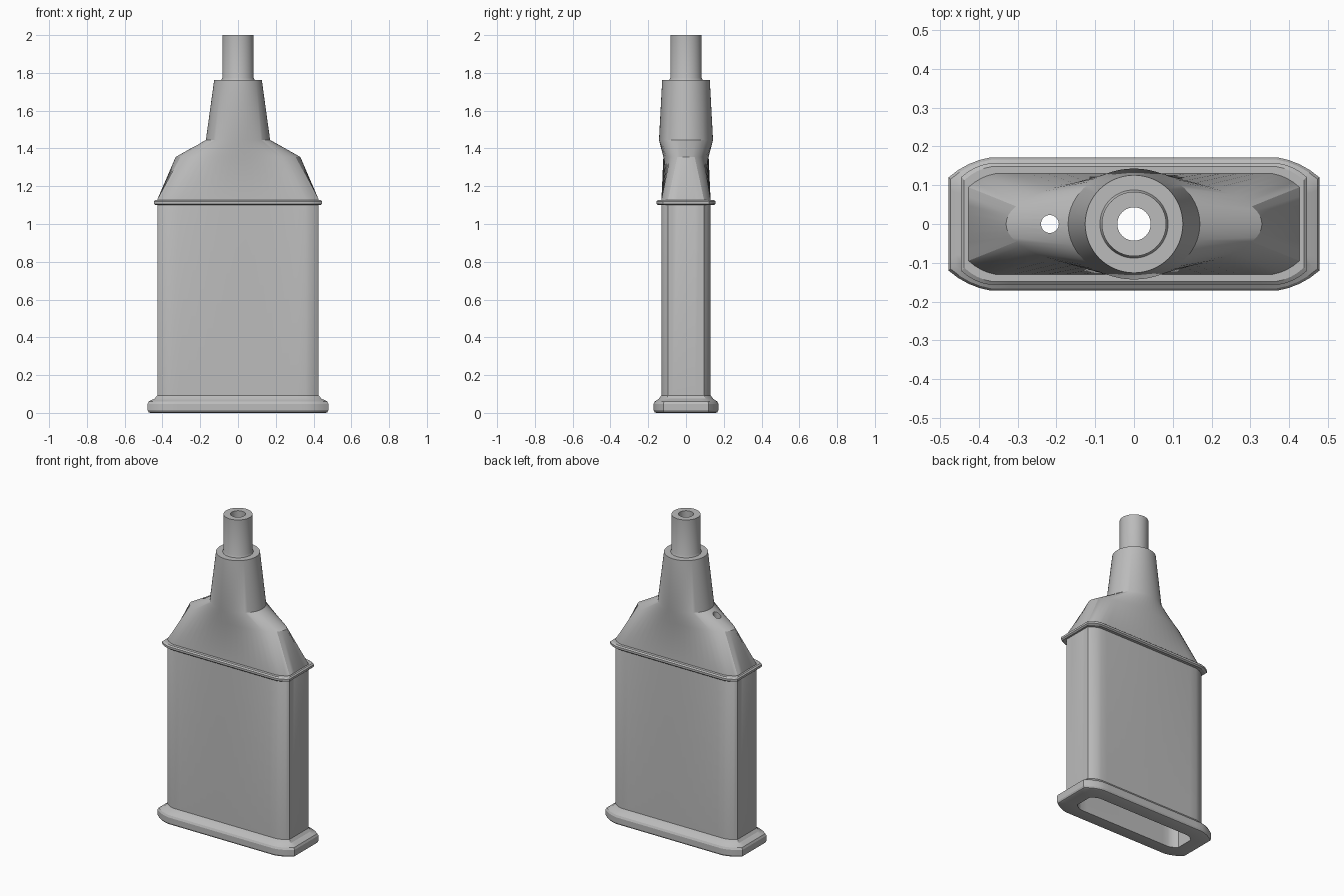
import bpy, bmesh
from math import sin, cos, pi

cube = bpy.data.objects.get("Cube")
if cube:
    bpy.data.objects.remove(cube)

grey = bpy.data.materials.new("plain grey")
grey.use_nodes = True
GREY = (0.5, 0.5, 0.5, 1)
grey.diffuse_color = GREY
grey.node_tree.nodes["Principled BSDF"].inputs["Base Color"].default_value = GREY

SIDE, CORNER, LONG = 4, 4, 8      # segments per quarter of a cross-section
QUARTER = SIDE + CORNER + LONG


def mirror_quarter(quarter, z):
    """Turn points running from +x to +y into a full closed ring."""
    ring = quarter[:-1]
    ring = ring + [(-x, y) for x, y in reversed(quarter[1:])]
    ring = ring + [(-x, -y) for x, y in quarter[:-1]]
    ring = ring + [(x, -y) for x, y in reversed(quarter[1:])]
    return [(x, y, z) for x, y in ring]


def box(z, hx, hy, cx=0.07, cy=0.035):
    """Long rectangle with slightly bulged, cut corners."""
    a, b = (hx, hy - cy), (hx - cx, hy)
    c = (hx - cx * 0.45, hy - cy * 0.18)
    pts = [(hx, a[1] * i / SIDE) for i in range(SIDE)]
    for i in range(CORNER):
        t = i / CORNER
        pts.append(tuple((1 - t) ** 2 * a[k] + 2 * t * (1 - t) * c[k] + t * t * b[k]
                         for k in (0, 1)))
    pts += [(b[0] * (1 - i / LONG), hy) for i in range(LONG + 1)]
    return mirror_quarter(pts, z)


def oval(z, rx, ry=None):
    ry = ry or rx
    angles = [pi / 2 * i / QUARTER for i in range(QUARTER + 1)]
    return mirror_quarter([(rx * cos(a), ry * sin(a)) for a in angles], z)


def finish(ob):
    bpy.ops.object.select_all(action='DESELECT')
    bpy.context.view_layer.objects.active = ob
    ob.select_set(True)
    bpy.ops.object.shade_smooth_by_angle(angle=pi / 7)


def loft(name, rings):
    """Skin the rings in order and join the last one to the first."""
    bm = bmesh.new()
    loops = [[bm.verts.new(p) for p in ring] for ring in rings]
    n = len(loops[0])
    for low, high in zip(loops, loops[1:] + loops[:1]):
        for i in range(n):
            j = (i + 1) % n
            bm.faces.new((low[i], low[j], high[j], high[i]))
    bmesh.ops.recalc_face_normals(bm, faces=bm.faces)
    mesh = bpy.data.meshes.new(name)
    bm.to_mesh(mesh)
    bm.free()
    mesh.materials.append(grey)
    ob = bpy.data.objects.new(name, mesh)
    bpy.context.collection.objects.link(ob)
    return ob


# Hollow shell: body, sloping shoulder, tapered neck and spout, then the inside
shell = loft("hollow_shell", [
    box(0.04, 0.427, 0.13), box(1.13, 0.427, 0.13),
    oval(1.355, 0.33, 0.12), oval(1.445, 0.17, 0.143),
    oval(1.763, 0.126), oval(1.763, 0.088), oval(1.775, 0.083),
    oval(2.0, 0.083), oval(2.0, 0.043),
    oval(1.5, 0.043), oval(1.4, 0.14, 0.09), oval(1.32, 0.29, 0.08),
    box(1.11, 0.38, 0.085, 0.055, 0.03), box(0.04, 0.38, 0.085, 0.055, 0.03),
])

# Small vent hole through the shoulder on the model's right
bpy.ops.mesh.primitive_cylinder_add(vertices=32, radius=0.023, depth=0.5,
                                    location=(-0.217, 0, 1.4))
cutter = bpy.context.object
cutter.name = "vent_cutter"
cutter.hide_render = True
cutter.data.materials.append(grey)
cut = shell.modifiers.new("vent_hole", 'BOOLEAN')
cut.operation = 'DIFFERENCE'
cut.solver = 'EXACT'
cut.object = cutter
bpy.context.view_layer.objects.active = shell
bpy.ops.object.modifier_apply(modifier=cut.name)
bpy.data.objects.remove(cutter)
finish(shell)

# Rounded bead around the top of the body
finish(loft("shoulder_bead", [
    box(1.1, 0.42, 0.125), box(1.1, 0.438, 0.148), box(1.107, 0.446, 0.156),
    box(1.12, 0.446, 0.156), box(1.127, 0.438, 0.148), box(1.127, 0.42, 0.125),
]))

# Wide foot with a rounded edge and a tapered top, open underneath
finish(loft("foot_flange", [
    box(0, 0.38, 0.085, 0.055, 0.03),
    box(0, 0.465, 0.158, 0.1, 0.048), box(0.004, 0.474, 0.167, 0.105, 0.05),
    box(0.014, 0.479, 0.172, 0.11, 0.052), box(0.048, 0.479, 0.172, 0.11, 0.052),
    box(0.06, 0.473, 0.166, 0.105, 0.05), box(0.067, 0.46, 0.156, 0.1, 0.048),
    box(0.075, 0.442, 0.144, 0.08, 0.04), box(0.092, 0.428, 0.131),
    box(0.04, 0.38, 0.085, 0.055, 0.03),
]))
